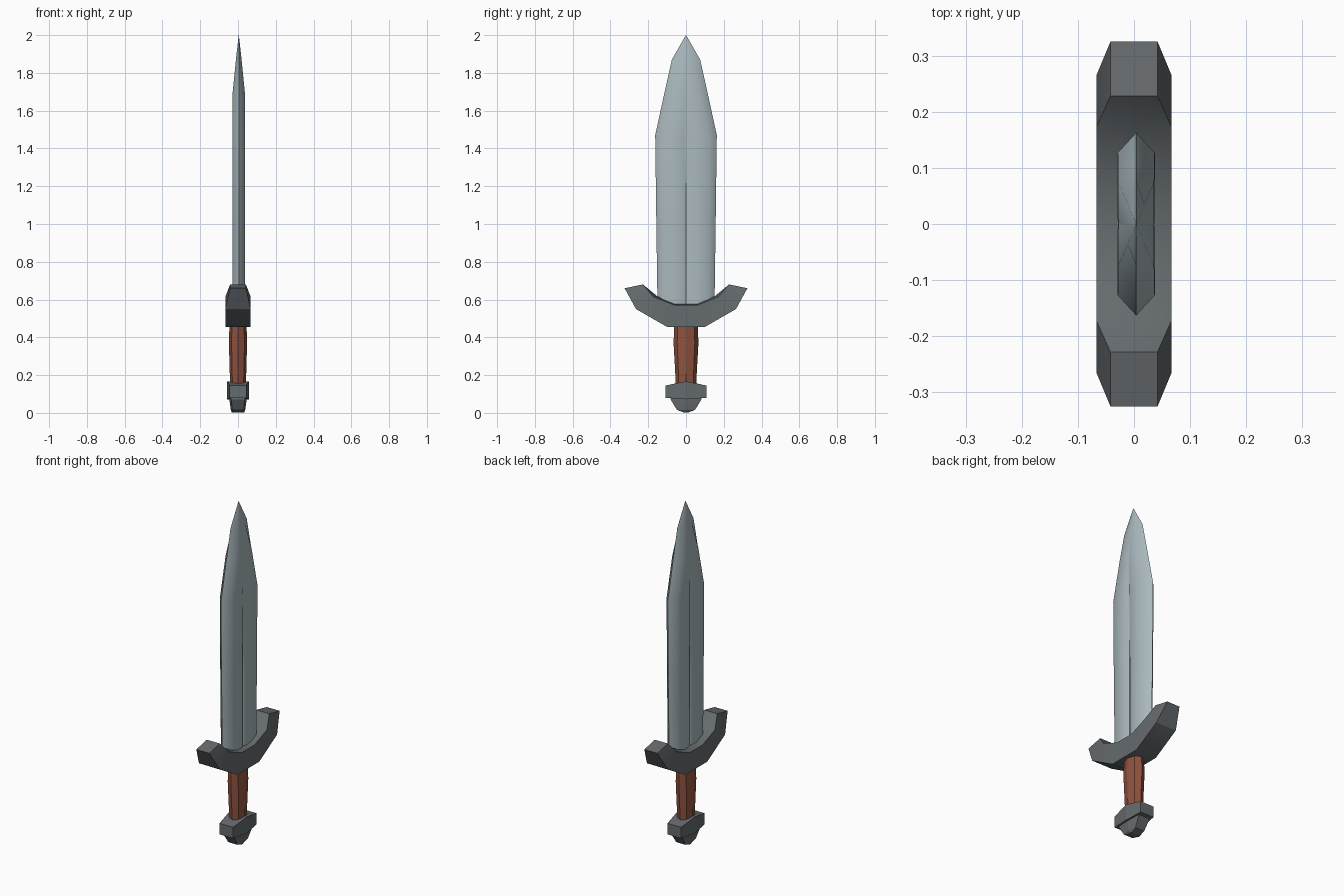
import bpy, bmesh
from math import cos, sin, pi, radians

if "Cube" in bpy.data.objects:
    bpy.data.objects.remove(bpy.data.objects["Cube"])


def material(name, rgb):
    m = bpy.data.materials.new(name)
    m.diffuse_color = (*rgb, 1)
    m.use_nodes = True
    m.node_tree.nodes["Principled BSDF"].inputs["Base Color"].default_value = m.diffuse_color
    return m


def loft(name, rings, mat, angle=30):
    """Skin a list of equal-length closed rings and cap both ends."""
    bm = bmesh.new()
    vr = [[bm.verts.new(p) for p in r] for r in rings]
    n = len(rings[0])
    for a, b in zip(vr, vr[1:]):
        for i in range(n):
            j = (i + 1) % n
            bm.faces.new((a[i], a[j], b[j], b[i]))
    bm.faces.new(vr[0])
    bm.faces.new(vr[-1])
    bmesh.ops.remove_doubles(bm, verts=bm.verts, dist=1e-5)
    bmesh.ops.recalc_face_normals(bm, faces=bm.faces)
    me = bpy.data.meshes.new(name)
    bm.to_mesh(me)
    bm.free()
    me.materials.append(mat)
    ob = bpy.data.objects.new(name, me)
    bpy.context.collection.objects.link(ob)
    bpy.context.view_layer.objects.active = ob
    ob.select_set(True)
    bpy.ops.object.shade_smooth_by_angle(angle=radians(angle))
    ob.select_set(False)
    return ob


steel = material("steel", (0.40, 0.48, 0.51))
iron = material("dark_iron", (0.13, 0.145, 0.155))
leather = material("leather", (0.27, 0.085, 0.05))


# Blade: bevelled edges and a narrow central groove that fades near the tip
def blade_ring(z, w, s, t, g, d):
    half = [(0, w), (t, s), (t, g), (t - d, 0), (t, -g), (t, -s)]
    ring = half + [(-x, -y) for x, y in half]
    return [(x + 0.004, y, z) for x, y in ring]


blade = [  # z, half width, shoulder, half thickness, groove half width, depth
    (0.50, 0.150, 0.115, 0.033, 0.012, 0.007),
    (1.00, 0.157, 0.122, 0.033, 0.011, 0.007),
    (1.47, 0.163, 0.127, 0.033, 0.009, 0.006),
    (1.70, 0.113, 0.075, 0.032, 0.002, 0.000),
    (1.87, 0.075, 0.035, 0.015, 0.001, 0.000),
    (2.00, 0.0005, 0.0003, 0.0005, 0.0001, 0.000),
]
loft("blade", [blade_ring(*b) for b in blade], steel, 60)


# Crossguard: cross-sections swept from one upturned tip to the other
def guard_ring(hx, outer, inner, ridge):
    return [(hx, *outer), (hx, *inner), (0, *ridge), (-hx, *inner), (-hx, *outer)]


half_guard = [
    guard_ring(0.042, (0.325, 0.66), (0.228, 0.68), (0.228, 0.68)),
    guard_ring(0.067, (0.265, 0.55), (0.172, 0.615), (0.155, 0.62)),
    guard_ring(0.067, (0.10, 0.455), (0.06, 0.57), (0.055, 0.583)),
]
other_half = [[(x, -y, z) for x, y, z in r] for r in reversed(half_guard)]
loft("crossguard", half_guard + other_half, iron)

# Grip: eight-sided, slightly swollen
loft("grip", [[(rx * cos(i * pi / 4), ry * sin(i * pi / 4), z) for i in range(8)]
              for z, rx, ry in [(0.13, 0.041, 0.053), (0.25, 0.045, 0.059),
                                (0.37, 0.048, 0.066), (0.48, 0.045, 0.061)]], leather)

# Pommel collar: block thickest in the middle
loft("pommel_collar", [[(hx, y, z0), (hx, y, z1), (-hx, y, z1), (-hx, y, z0)]
                       for y, hx, z0, z1 in [(-0.108, 0.044, 0.08, 0.145),
                                             (0, 0.057, 0.072, 0.167),
                                             (0.108, 0.044, 0.08, 0.145)]], iron, 10)

# Pommel cap: tapered butt below the collar
loft("pommel_cap", [[(a, -b * 1.0, z), (c, 0, z), (a, b, z), (-a, b, z), (-c, 0, z), (-a, -b, z)]
                    for z, a, b, c in [(0.09, 0.036, 0.082, 0.046),
                                       (0.072, 0.036, 0.082, 0.046),
                                       (0.016, 0.030, 0.048, 0.038),
                                       (0.003, 0.024, 0.014, 0.033)]], iron, 10)
